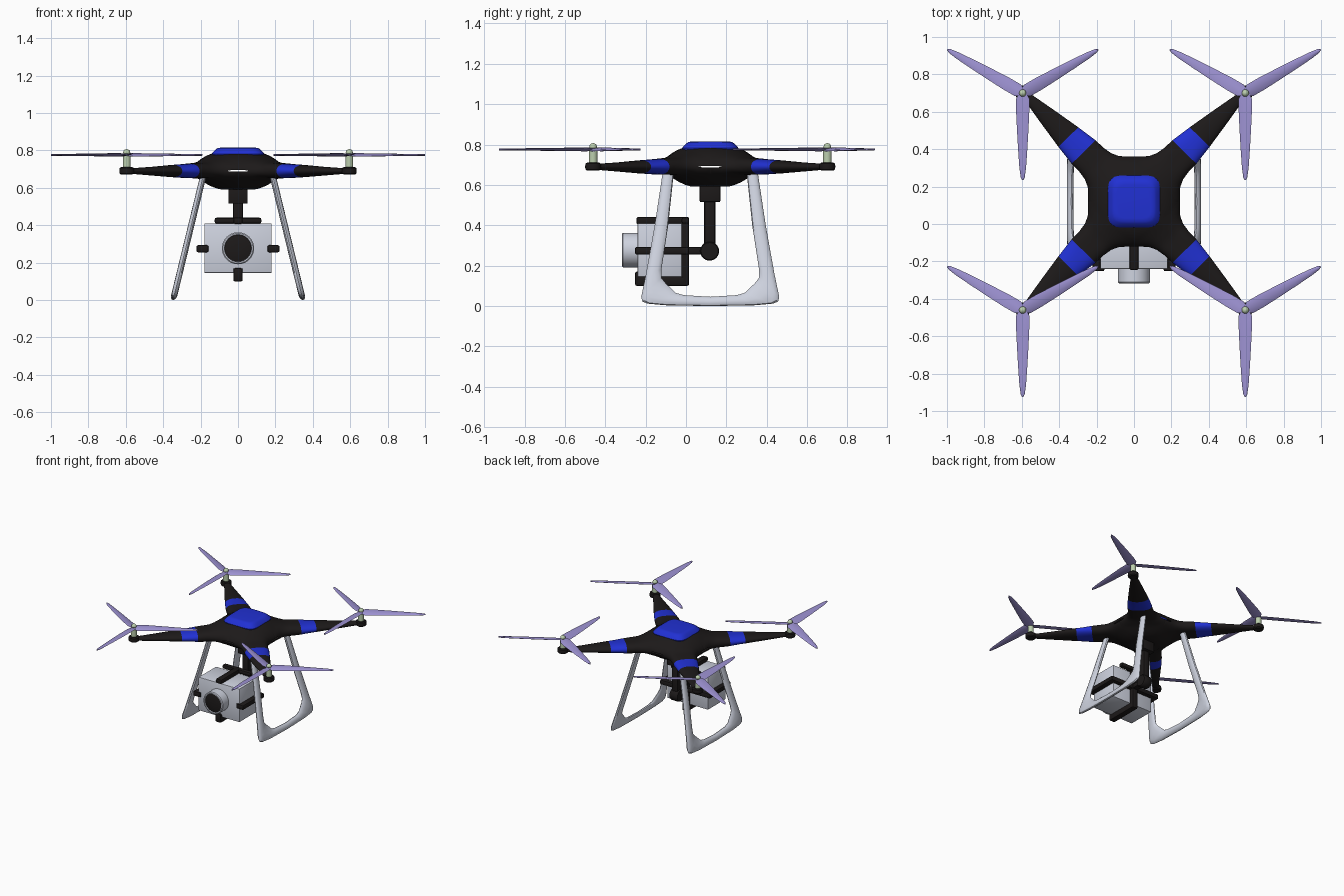
import bpy, bmesh, math
from mathutils import Matrix, Vector

if "Cube" in bpy.data.objects:
    bpy.data.objects.remove(bpy.data.objects["Cube"])

CY = 0.12  # centre of the airframe in y
Z0 = 0.69  # height of the arm axis


def material(name, rgb):
    m = bpy.data.materials.new(name)
    m.diffuse_color = (*rgb, 1)
    m.use_nodes = True
    m.node_tree.nodes["Principled BSDF"].inputs["Base Color"].default_value = m.diffuse_color
    return m


BLACK = material("black", (0.012, 0.01, 0.01))
BLUE = material("blue", (0.015, 0.03, 0.65))
LILAC = material("lilac", (0.34, 0.29, 0.65))
GREEN = material("pale_green", (0.5, 0.62, 0.42))
SILVER = material("silver", (0.62, 0.65, 0.74))


def finish(name, bm, *mats):
    bmesh.ops.remove_doubles(bm, verts=bm.verts, dist=0.0004)
    bmesh.ops.recalc_face_normals(bm, faces=bm.faces)
    me = bpy.data.meshes.new(name)
    bm.to_mesh(me)
    bm.free()
    ob = bpy.data.objects.new(name, me)
    bpy.context.collection.objects.link(ob)
    for m in mats:
        me.materials.append(m)
    return ob


def loft(name, rings, mat):
    bm = bmesh.new()
    vs = [[bm.verts.new(p) for p in r] for r in rings]
    n = len(vs[0])
    for a, b in zip(vs, vs[1:]):
        for i in range(n):
            bm.faces.new((a[i], a[(i + 1) % n], b[(i + 1) % n], b[i]))
    bm.faces.new(vs[0])
    bm.faces.new(vs[-1])
    return finish(name, bm, mat)


def box(name, lo, hi, mat, bevel=0.01):
    bm = bmesh.new()
    lo, hi = Vector(lo), Vector(hi)
    bmesh.ops.create_cube(bm, size=1, matrix=Matrix.Translation((lo + hi) / 2) @ Matrix.Diagonal((*(hi - lo), 1)))
    bmesh.ops.bevel(bm, geom=bm.edges[:], offset=bevel, segments=2, profile=0.5, affect='EDGES')
    return finish(name, bm, mat)


def turned(name, origin, axis, profile, mat, n=28):
    """Solid of revolution: profile holds (radius, distance along axis)."""
    q = Vector((0, 0, 1)).rotation_difference(Vector(axis))
    rings = [[Vector(origin) + q @ Vector((r * math.cos(2 * math.pi * i / n), r * math.sin(2 * math.pi * i / n), h))
              for i in range(n)] for r, h in profile]
    return loft(name, rings, mat)


def interp(tab, x):
    for (a, fa), (b, fb) in zip(tab, tab[1:]):
        if x <= b:
            return fa + (fb - fa) * (x - a) / (b - a)
    return tab[-1][1]


# Body and arms: one wedge lofted along the diagonal, repeated four times
WIDTH = [(0, 0), (.173, .173), (.2, .146), (.231, .118), (.27, .1), (.318, .092), (.38, .09),
         (.495, .075), (.65, .05), (.8, .024), (.84, .02)]
TOP = [(0, .795), (.12, .79), (.17, .775), (.22, .755), (.28, .735), (.38, .728), (.5, .722), (.65, .712), (.84, .703)]
BOTTOM = [(0, .59), (.1, .592), (.14, .605), (.2, .632), (.26, .65), (.38, .652), (.5, .657), (.65, .666), (.84, .677)]
ROWS = [0, .03, .06, .09, .115, .135, .15, .162, .173, .186, .2, .215, .231, .25, .27, .295, .318, .35,
        .38, .42, .46, .495, .57, .65, .73, .8, .84]
COLS = [math.sin(math.pi / 2 * i / 10) for i in range(-10, 11)]
bm = bmesh.new()
for k in range(4):
    rot = Matrix.Rotation(math.pi / 4 + k * math.pi / 2, 3, 'Z')
    for heights in (TOP, BOTTOM):
        grid = []
        for d in ROWS:
            w_max, row = interp(WIDTH, d), []
            blend = min(max((d - .173) / .15, 0), 1)
            power = interp([(0, 7), (.2, 6), (.45, 2.2), (1, 2)], d)
            for u in COLS:
                w = u * w_max
                e = (d + abs(w)) / max(d + w_max, .3464)
                e = min(e + (abs(u) - e) * blend, 1)
                z = Z0 + (interp(heights, math.hypot(d, w)) - Z0) * math.sqrt(max(1 - e ** power, 0))
                p = rot @ Vector((d, w, 0))
                row.append(bm.verts.new((p.x * 1.003, CY + p.y * .985, z)))
            grid.append(row)
        for i in range(len(ROWS) - 1):
            for j in range(len(COLS) - 1):
                f = bm.faces.new((grid[i][j], grid[i][j + 1], grid[i + 1][j + 1], grid[i + 1][j]))
                f.material_index = int(.379 < ROWS[i] < .49)
bmesh.ops.remove_doubles(bm, verts=bm.verts, dist=0.0004)
bmesh.ops.dissolve_degenerate(bm, dist=0.0002, edges=bm.edges)
finish("body_and_arms", bm, BLACK, BLUE)


# Blue top cover
def squircle(s, z, n=48):
    out = []
    for i in range(n):
        c, t = math.cos(2 * math.pi * i / n), math.sin(2 * math.pi * i / n)
        k = s / (abs(c) ** 5 + abs(t) ** 5) ** .2
        out.append((c * k, CY + t * k, z))
    return out


loft("top_cover", [squircle(s, z) for s, z in
                   ((.135, .765), (.14, .782), (.134, .791), (.118, .806), (.108, .813), (.09, .815))], BLUE)

# Rotors: motor pod, mast with ball cap, three-bladed propeller
BLADE = [(0, .02), (.03, .036), (.1, .036), (.2, .031), (.3, .025), (.4, .018), (.45, .011), (.466, .003)]


def propeller(name, x, y):
    bm = bmesh.new()
    for k in range(3):
        rot = Matrix.Rotation(math.radians(30 + 120 * k), 3, 'Z')
        rings = []
        for r, w in BLADE:
            tilt = math.radians(14 - 18 * r)
            ring = []
            for a in range(8):
                c, s = w * math.cos(a * math.pi / 4), .005 * math.sin(a * math.pi / 4)
                p = rot @ Vector((r, c * math.cos(tilt) - s * math.sin(tilt), c * math.sin(tilt) + s * math.cos(tilt)))
                ring.append(bm.verts.new(p + Vector((x, y, .776))))
            rings.append(ring)
        for a, b in zip(rings, rings[1:]):
            for i in range(8):
                bm.faces.new((a[i], a[(i + 1) % 8], b[(i + 1) % 8], b[i]))
        bm.faces.new(rings[-1])
        bm.faces.new(rings[0])
    finish(name, bm, LILAC)


for sx, side in ((-1, "left"), (1, "right")):
    for sy, end in ((-1, "front"), (1, "back")):
        x, y, tag = sx * .595, CY + sy * .58, f"{end}_{side}"
        turned(f"motor_pod_{tag}", (x, y, 0), (0, 0, 1),
               [(.03, .671), (.038, .677), (.04, .69), (.038, .705), (.03, .711)], BLACK)
        turned(f"mast_{tag}", (x, y, 0), (0, 0, 1), [(.021, .70), (.021, .77), (.012, .772), (.012, .778), (.018, .784),
               (.019, .79), (.016, .799), (.009, .805), (.002, .807)], GREEN)
        propeller(f"propeller_{tag}", x, y)

# Landing gear: oval section swept between outer and inner (y, z) outlines
OUTER = [(-.115, .665), (-.155, .4), (-.198, .16), (-.222, .045), (-.216, .022), (-.19, .012), (-.1, .004), (.12, 0)]
INNER = [(-.06, .665), (-.088, .4), (-.122, .18), (-.122, .14), (-.1, .112), (-.05, .065), (-.01, .054), (.12, .046)]
pairs = list(zip(OUTER, INNER))
pairs += [((2 * CY - o[0], o[1]), (2 * CY - i[0], i[1])) for o, i in pairs[-2::-1]]
for sx, side in ((-1, "left"), (1, "right")):
    rings = []
    for o, i in pairs:
        ring = []
        for a in range(12):
            c, s = math.cos(a * math.pi / 6), math.sin(a * math.pi / 6)
            y = (o[0] + i[0]) / 2 + c * (o[0] - i[0]) / 2
            z = (o[1] + i[1]) / 2 + c * (o[1] - i[1]) / 2
            ring.append((sx * (.347 - .243 * z + .017 * s), y, z))
        rings.append(ring)
    loft(f"landing_leg_{side}", rings, SILVER)

# Camera with lens
box("camera_body", (-.18, -.24, .145), (.18, -.02, .41), SILVER, .004)
turned("lens_barrel", (0, -.23, .277), (0, -1, 0),
       [(.086, 0), (.086, .081), (.08, .087), (.073, .087), (.07, .07)], SILVER, 40)
turned("lens_glass", (0, -.23, .277), (0, -1, 0), [(.073, .06), (.072, .078), (.05, .083), (.02, .085)], BLACK, 40)

# Camera cage: vertical strap, horizontal strap and rear top bar
box("cage_top", (-.025, -.246, .405), (.025, .016, .442), BLACK)
box("cage_back", (-.025, -.022, .1), (.025, .016, .442), BLACK)
box("cage_bottom", (-.025, -.246, .1), (.025, .016, .147), BLACK)
box("cage_bottom_hook", (-.025, -.252, .1), (.025, -.232, .17), BLACK, .008)
box("cage_rear_bar", (-.125, -.022, .408), (.125, .016, .44), BLACK)
box("cage_cross_back", (-.222, -.022, .255), (.222, .016, .293), BLACK)
for sx, side in ((-1, "left"), (1, "right")):
    a, b = sorted((sx * .178, sx * .222))
    box(f"cage_arm_{side}", (a, -.246, .255), (b, .016, .293), BLACK)
    a, b = sorted((sx * .158, sx * .222))
    box(f"cage_hook_{side}", (a, -.252, .255), (b, -.232, .293), BLACK, .008)

# Gimbal hanger
box("gimbal_link", (-.025, 0, .255), (.025, .12, .293), BLACK)
turned("gimbal_joint", (-.035, .117, .272), (1, 0, 0), [(.042, 0), (.047, .008), (.047, .062), (.042, .07)], BLACK)
box("gimbal_arm", (-.028, .09, .27), (.028, .145, .53), BLACK, .012)
box("gimbal_mount", (-.052, .068, .515), (.052, .17, .61), BLACK, .006)

# Shading
bpy.ops.object.select_all(action='SELECT')
bpy.context.view_layer.objects.active = bpy.context.selected_objects[0]
bpy.ops.object.shade_smooth_by_angle(angle=math.radians(35))
